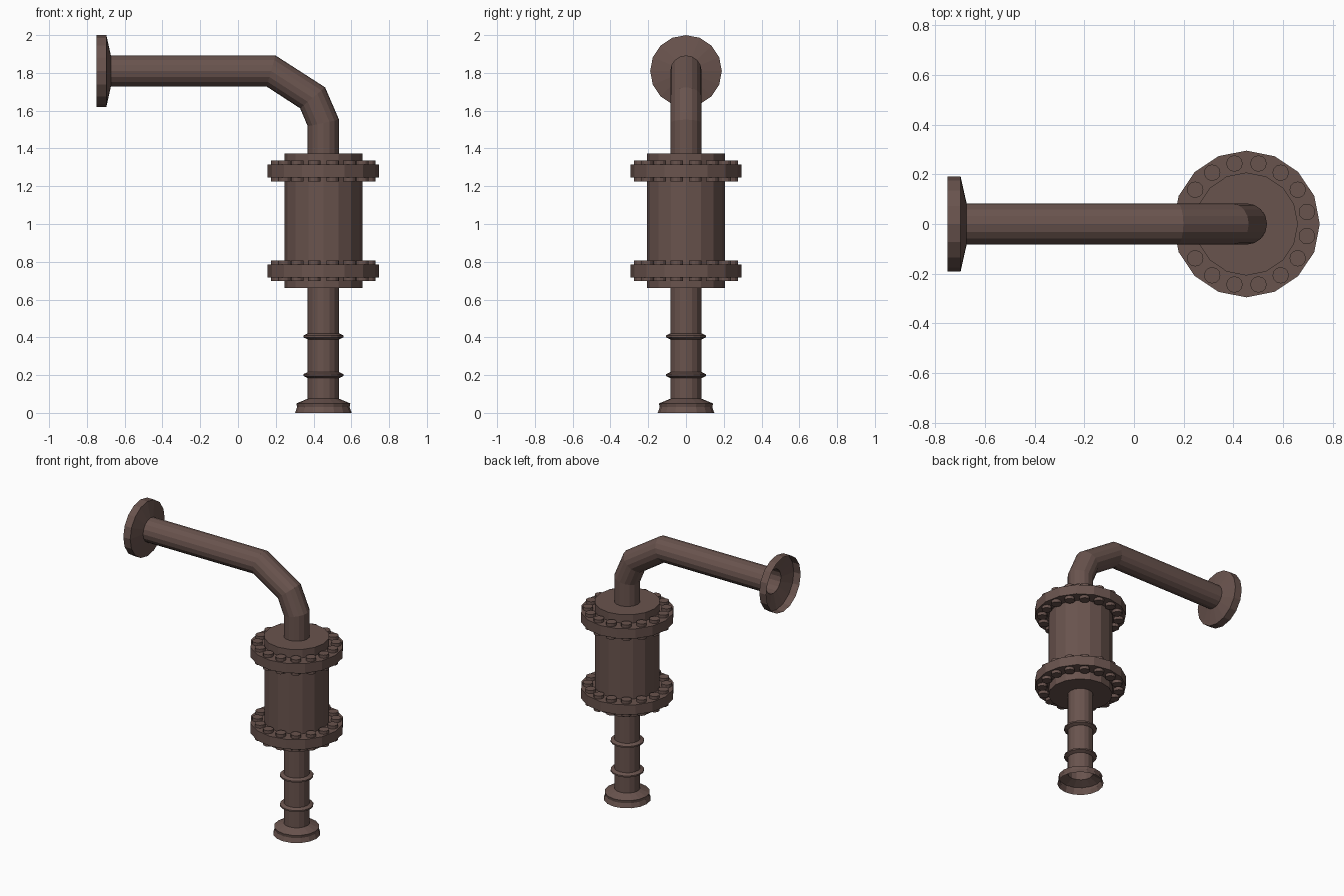
import bpy
from math import sin, cos, pi, radians

if "Cube" in bpy.data.objects:
    bpy.data.objects.remove(bpy.data.objects["Cube"])

AX = 0.452      # x of the vertical axis
PZ = 1.81       # z of the horizontal pipe
R = 0.083       # pipe radius

metal = bpy.data.materials.new("brown_metal")
metal.diffuse_color = (0.141, 0.087, 0.075, 1)
metal.use_nodes = True
metal.node_tree.nodes["Principled BSDF"].inputs["Base Color"].default_value = metal.diffuse_color


def add_object(name, verts, faces):
    me = bpy.data.meshes.new(name)
    me.from_pydata(verts, [], faces)
    me.materials.append(metal)
    me.update()
    ob = bpy.data.objects.new(name, me)
    bpy.context.collection.objects.link(ob)
    return ob


def sweep(rings, sides=16, y=0.0, caps=False, base=0):
    """Rings are (x, z, downward tilt in degrees, radius, in-plane stretch)."""
    verts, faces = [], []
    for x, z, a, r, s in rings:
        a = radians(a)
        for j in range(sides):
            t = 2 * pi * j / sides
            k = r * s * cos(t)
            verts.append((x + k * sin(a), y + r * sin(t), z + k * cos(a)))
    for i in range(len(rings) - 1):
        for j in range(sides):
            p, q = base + i * sides, base + (i + 1) * sides
            n = (j + 1) % sides
            faces.append((p + j, q + j, q + n, p + n))
    if caps:
        last = base + (len(rings) - 1) * sides
        faces.append(tuple(range(base, base + sides)))
        faces.append(tuple(range(last + sides - 1, last - 1, -1)))
    return verts, faces


def down(profile, x=AX):
    """Vertical profile of (z, radius), listed from top to bottom."""
    return [(x, z, 90, r, 1) for z, r in profile]


# upper pipe: open wall cup, straight run and three-step elbow
add_object("upper_pipe_with_wall_cup", *sweep([
    (-0.75, PZ, 0, 0.19, 1), (-0.697, PZ, 0, 0.19, 1), (-0.673, PZ, 0, R, 1),
    (0.175, PZ, 16, R, 1.03), (0.395, 1.668, 50, R, 1.04),
    (AX, 1.535, 78, R, 1.02), (AX, 1.36, 90, R, 1)]))

# lower pipe with flared open foot
add_object("lower_pipe_with_foot", *sweep(down([
    (0.68, R), (0.075, R), (0.05, 0.143), (0.03, 0.139), (0, 0.15)])))

# raised rings on the lower pipe
for i, z in enumerate((0.405, 0.2)):
    add_object(f"pipe_ring_{i + 1}", *sweep(down([
        (z + 0.016, R), (z + 0.005, 0.106), (z - 0.005, 0.106), (z - 0.016, R)])))

# main chamber
add_object("chamber", *sweep(down([(1.373, 0.207), (0.662, 0.207)]), caps=True))

# flanges, each with a circle of through bolts
for name, z in (("upper", 1.281), ("lower", 0.752)):
    add_object(name + "_flange", *sweep(down([(z + 0.034, 0.295), (z - 0.034, 0.295)]), caps=True))
    verts, faces = [], []
    for k in range(16):
        t = 2 * pi * (k + 0.5) / 16
        v, f = sweep(down([(z + 0.055, 0.033), (z - 0.055, 0.033)], AX + 0.248 * cos(t)),
                     12, 0.248 * sin(t), True, len(verts))
        verts += v
        faces += f
    add_object(name + "_flange_bolts", verts, faces)
